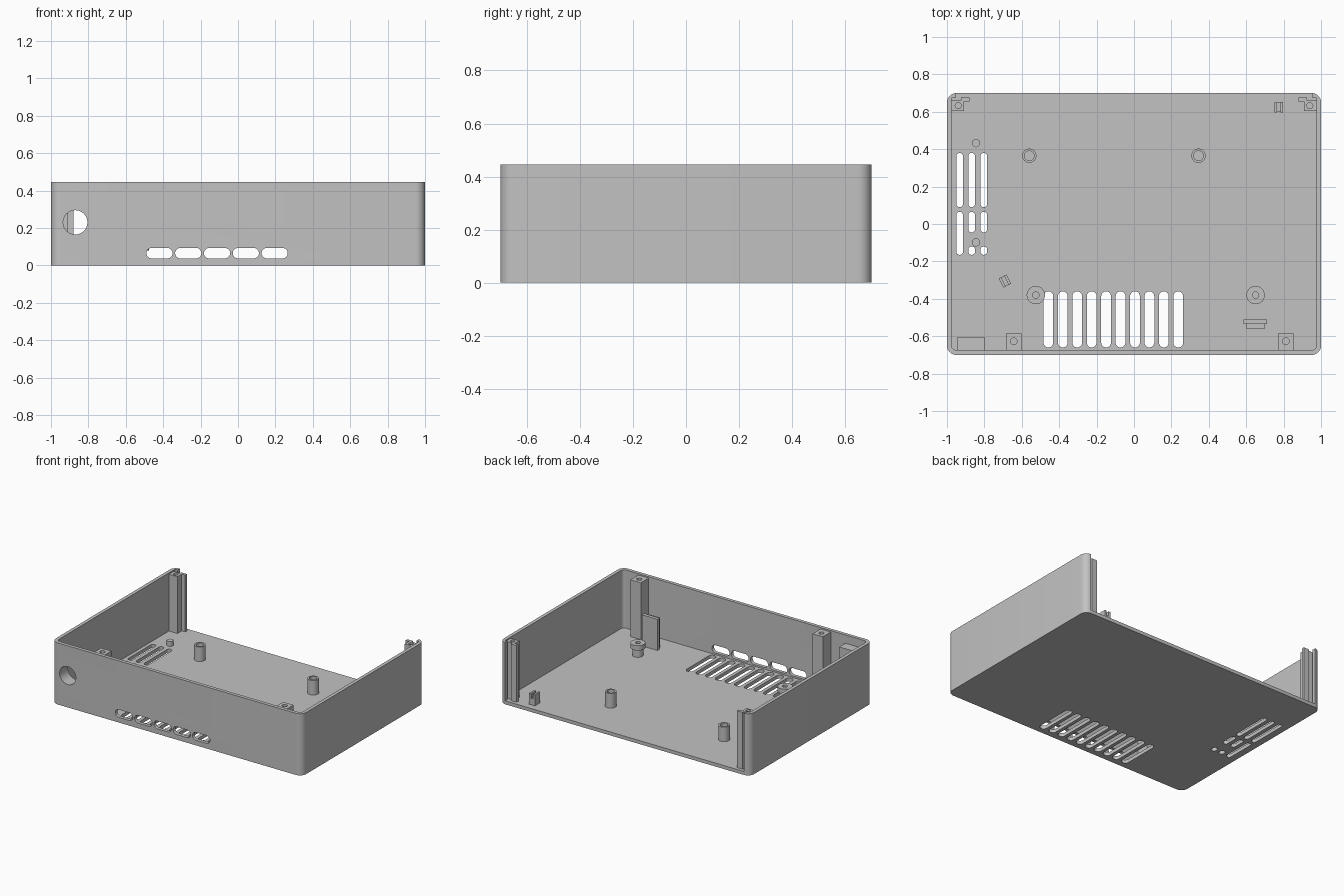
import bpy, bmesh, math
from mathutils import Matrix

cube = bpy.data.objects.get("Cube")
if cube:
    bpy.data.objects.remove(cube, do_unlink=True)

# Single plastic colour
plastic = bpy.data.materials.new("grey plastic")
plastic.use_nodes = True
GREY = (0.54, 0.54, 0.54, 1)
plastic.diffuse_color = GREY
plastic.node_tree.nodes["Principled BSDF"].inputs["Base Color"].default_value = GREY

parts = []


def arc(cx, cy, r, a0, a1, n=8):
    steps = [math.radians(a0 + (a1 - a0) * i / n) for i in range(n + 1)]
    return [(cx + r * math.cos(a), cy + r * math.sin(a)) for a in steps]


def circle(cx, cy, r, n=32):
    return arc(cx, cy, r, 0, 360, n)[:-1]


def rect(x0, x1, y0, y1):
    return [(x0, y0), (x1, y0), (x1, y1), (x0, y1)]


def rounded(x0, x1, y0, y1, r):
    return (arc(x1 - r, y1 - r, r, 0, 90) + arc(x0 + r, y1 - r, r, 90, 180)
            + arc(x0 + r, y0 + r, r, 180, 270) + arc(x1 - r, y0 + r, r, 270, 360))


def slot(x0, x1, y0, y1):
    """Slot with round ends along its longer side."""
    return rounded(x0, x1, y0, y1, min(x1 - x0, y1 - y0) * 0.499)


def prism(name, outline, low, high, along_y=False):
    """Extrude an outline along z, or along y when the outline is in x and z."""
    bm = bmesh.new()
    place = (lambda u, v: (u, low, v)) if along_y else (lambda u, v: (u, v, low))
    face = bm.faces.new([bm.verts.new(place(u, v)) for u, v in outline])
    grown = bmesh.ops.extrude_face_region(bm, geom=[face])["geom"]
    shift = (0, high - low, 0) if along_y else (0, 0, high - low)
    bmesh.ops.translate(bm, vec=shift, verts=[g for g in grown if isinstance(g, bmesh.types.BMVert)])
    bmesh.ops.recalc_face_normals(bm, faces=bm.faces)
    mesh = bpy.data.meshes.new(name)
    bm.to_mesh(mesh)
    bm.free()
    mesh.materials.append(plastic)
    obj = bpy.data.objects.new(name, mesh)
    bpy.context.collection.objects.link(obj)
    return obj


def part(*args, **kw):
    obj = prism(*args, **kw)
    parts.append(obj)
    return obj


def cut(obj, cutters):
    """Subtract the cutters from a part, then discard them."""
    for c in cutters:
        c.hide_render = True
        mod = obj.modifiers.new("cut", 'BOOLEAN')
        mod.operation, mod.solver, mod.object = 'DIFFERENCE', 'EXACT', c
    graph = bpy.context.evaluated_depsgraph_get()
    mesh = bpy.data.meshes.new_from_object(obj.evaluated_get(graph))
    obj.modifiers.clear()
    obj.data = mesh
    for c in cutters:
        bpy.data.objects.remove(c, do_unlink=True)


H, FLOOR, WALL = 0.445, 0.025, 0.025
SUNK = FLOOR - 0.005

# Tray: rounded box hollowed out and open at the back
shell = part("case_shell", rounded(-1, 1, -0.7, 0.7, 0.05), 0, H)
xi, yi, xo = 1 - WALL, 0.7 - WALL, 0.955
cavity = (arc(-xi + 0.025, -yi + 0.025, 0.025, 180, 270) + arc(xi - 0.025, -yi + 0.025, 0.025, 270, 360)
          + [(xi, yi), (xo, yi), (xo, 0.8), (-xo, 0.8), (-xo, yi), (-xi, yi)])
cutters = [prism("cavity", cavity, FLOOR, 1)]

# Floor vents: front row
for i in range(10):
    x = -0.458 + i * 0.0772
    cutters.append(prism("vent", slot(x - 0.026, x + 0.026, -0.66, -0.36), -0.1, 0.03))
# Floor vents: side group
for col, x in enumerate((-0.932, -0.868, -0.803)):
    spans = [(0.09, 0.38)] + ([(-0.165, 0.065)] if col == 0 else [(-0.045, 0.065), (-0.165, -0.12)])
    for y0, y1 in spans:
        cutters.append(prism("vent", slot(x - 0.018, x + 0.018, y0, y1), -0.1, 0.1))
# Front vents and round socket hole
for i in range(5):
    x = -0.42 + i * 0.154
    cutters.append(prism("vent", slot(x - 0.07, x + 0.07, 0.037, 0.093), -0.8, -0.66, along_y=True))
cutters.append(prism("socket_hole", circle(-0.87, 0.23, 0.065), -0.8, -0.64, along_y=True))
cut(shell, cutters)

# Socket block behind the round hole
block = part("socket_block", rect(-0.945, -0.8, -0.68, -0.605), 0.075, 0.385)
cut(block, [prism("bore", circle(-0.87, 0.23, 0.065), -0.8, -0.5, along_y=True)])

# Front screw posts
for side, x in (("right", -0.643), ("left", 0.812)):
    post = part("front_post_" + side, rect(x - 0.041, x + 0.041, -0.68, -0.585), SUNK, 0.435)
    cut(post, [prism("screw", circle(x, -0.627, 0.018), 0.3, 0.6)])

# Back corner posts with a retaining lip for the rear panel
for side, s in (("right", -1), ("left", 1)):
    post = part("back_post_" + side, rect(min(s * 0.908, s * 0.98), max(s * 0.908, s * 0.98), 0.605, 0.66),
                SUNK, 0.435)
    cut(post, [prism("screw", circle(s * 0.94, 0.633, 0.016), 0.3, 0.6)])
    part("panel_lip_" + side, rect(min(s * 0.88, s * 0.925), max(s * 0.88, s * 0.925), 0.655, 0.675),
         SUNK, 0.435)

# Rear tubular standoffs
for x in (-0.56, 0.345):
    tube = part("rear_standoff", circle(x, 0.365, 0.038), SUNK, 0.13)
    cut(tube, [prism("bore", circle(x, 0.365, 0.026), 0.04, 0.3)])

# Front flanged standoffs
for x in (-0.525, 0.65):
    part("front_standoff_stem", circle(x, -0.38, 0.037), SUNK, 0.085)
    flange = part("front_standoff_flange", circle(x, -0.38, 0.049), 0.08, 0.115)
    cut(flange, [prism("bore", circle(x, -0.38, 0.017), 0.09, 0.3)])

# Upright board holder
part("holder_plate", rect(0.585, 0.71, -0.535, -0.51), SUNK, 0.25)
part("holder_rib", rect(0.6, 0.7, -0.56, -0.53), SUNK, 0.24)

# Small cable clips: two jaws on a low base
for x, y, turn in ((0.773, 0.625, 0), (-0.69, -0.305, 27)):
    pieces = [part("clip_base", rect(-0.022, 0.022, -0.026, 0.026), SUNK, 0.07)]
    for u in (-0.016, 0.016):
        pieces.append(part("clip_jaw", rect(u - 0.007, u + 0.007, -0.028, 0.028), SUNK, 0.105))
    for p in pieces:
        p.data.transform(Matrix.Translation((x, y, 0)) @ Matrix.Rotation(math.radians(turn), 4, 'Z'))

# Small locating pegs
for x, y in ((-0.845, 0.432), (-0.845, -0.098)):
    part("peg", circle(x, y, 0.022, 20), SUNK, 0.06)

# Smooth the round surfaces, keep edges sharp
bpy.ops.object.select_all(action='DESELECT')
for p in parts:
    p.select_set(True)
bpy.context.view_layer.objects.active = shell
bpy.ops.object.shade_smooth_by_angle(angle=math.radians(30))
